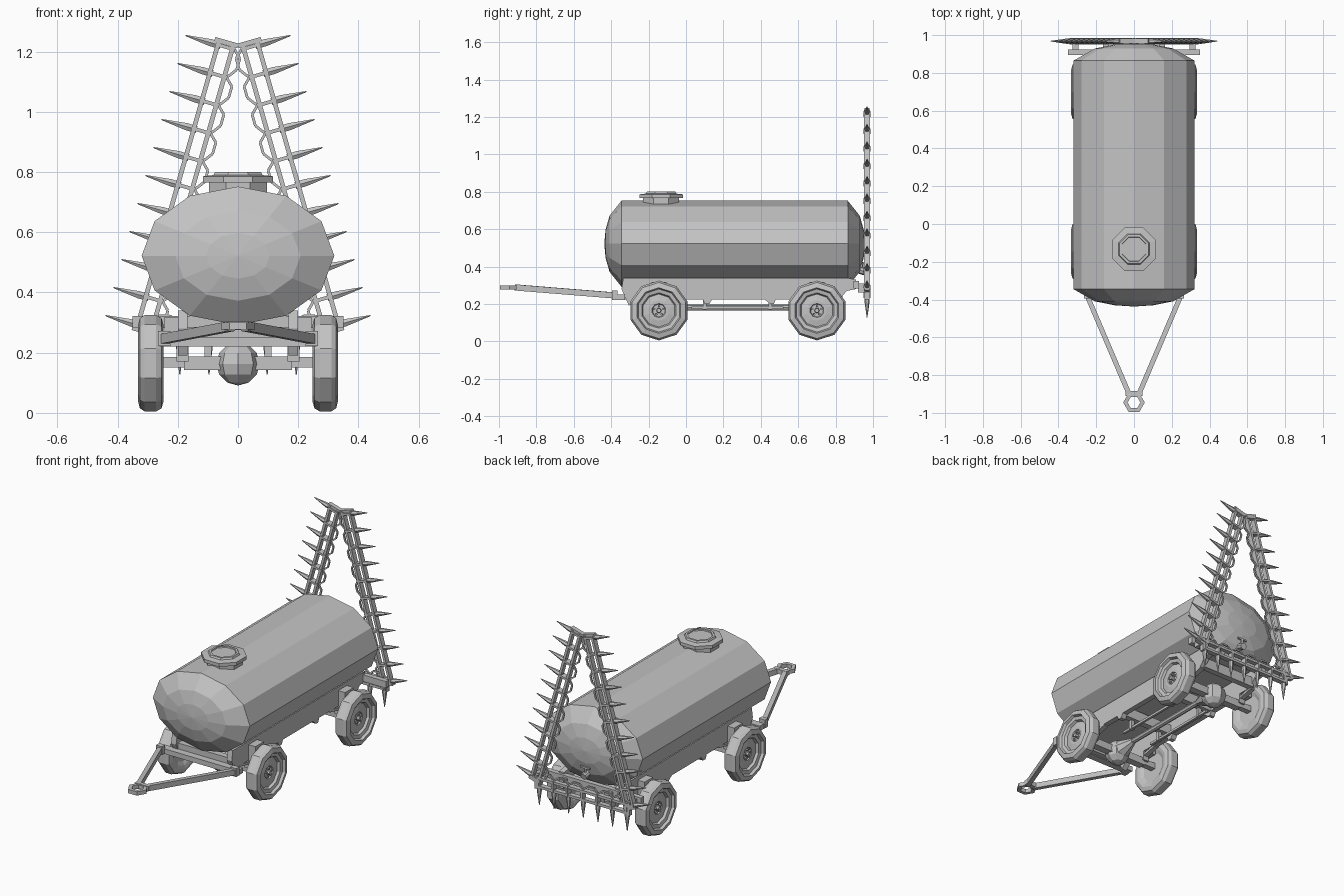
import bpy, bmesh, math
from mathutils import Matrix, Vector

old = bpy.data.objects.get("Cube")
if old:
    bpy.data.objects.remove(old, do_unlink=True)

GREY = (0.55, 0.55, 0.55, 1)
metal = bpy.data.materials.new("plain_grey")
metal.use_nodes = True
metal.diffuse_color = GREY
metal.node_tree.nodes["Principled BSDF"].inputs["Base Color"].default_value = GREY


def finish(name, bm):
    bmesh.ops.remove_doubles(bm, verts=bm.verts, dist=1e-5)
    bmesh.ops.recalc_face_normals(bm, faces=bm.faces)
    mesh = bpy.data.meshes.new(name)
    bm.to_mesh(mesh)
    bm.free()
    mesh.materials.append(metal)
    obj = bpy.data.objects.new(name, mesh)
    bpy.context.collection.objects.link(obj)
    return obj


def box(bm, x, y, z):
    """Box from three (low, high) ranges."""
    mid = Vector([(a + b) / 2 for a, b in (x, y, z)])
    size = [b - a for a, b in (x, y, z)]
    bmesh.ops.create_cube(bm, size=1, matrix=Matrix.Translation(mid) @ Matrix.Diagonal((*size, 1)))


def aim(a, b):
    """Frame at the middle of a-b with local z along the line."""
    a, b = Vector(a), Vector(b)
    d = (b - a).normalized()
    ref = Vector((0, 0, 1)) if abs(d.y) > 0.7 else Vector((0, 1, 0))
    side = ref.cross(d).normalized()
    rot = Matrix((side, d.cross(side), d)).transposed().to_4x4()
    return Matrix.Translation((a + b) / 2) @ rot, (b - a).length


def bar(bm, a, b, w, h):
    m, length = aim(a, b)
    bmesh.ops.create_cube(bm, size=1, matrix=m @ Matrix.Diagonal((w, h, length, 1)))


def cone(bm, a, b, r1, r2, n=6):
    m, length = aim(a, b)
    bmesh.ops.create_cone(bm, cap_ends=True, segments=n, radius1=r1, radius2=r2, depth=length, matrix=m)


def lathe(bm, profile, n, m, phase=0.0):
    """Revolve (radius, height) points about the local z axis of m."""
    rings = []
    for r, h in profile:
        angles = [phase + 2 * math.pi * k / n for k in range(n)]
        rings.append([bm.verts.new(m @ Vector((r * math.cos(t), r * math.sin(t), h))) for t in angles])
    for low, high in zip(rings, rings[1:]):
        for k in range(n):
            j = (k + 1) % n
            bm.faces.new((low[k], low[j], high[j], high[k]))


# Tank: twelve-sided oval barrel with shallow domed ends
bm = bmesh.new()
oval = Matrix.Translation((0, 0, 0.522)) @ Matrix(((0.32, 0, 0), (0, 0, 1), (0, 0.23, 0))).to_4x4()
dome = [(0, 0.092), (0.33, 0.085), (0.65, 0.064), (1, 0)]
lathe(bm, [(r, -0.345 - d) for r, d in dome] + [(r, 0.865 + d) for r, d in reversed(dome)], 12, oval)
finish("tank", bm)

# Filler hatch: octagonal neck, flange and dished cap
bm = bmesh.new()
lathe(bm, [(0, 0.72), (0.104, 0.72), (0.104, 0.766), (0.126, 0.766), (0.126, 0.786), (0.088, 0.79),
           (0.083, 0.8), (0.07, 0.8), (0.068, 0.794), (0, 0.794)],
      8, Matrix.Translation((0, -0.133, 0)), math.pi / 8)
finish("filler_hatch", bm)

# Rear outlet valve
bm = bmesh.new()
cone(bm, (0, 0.9, 0.39), (0, 0.965, 0.37), 0.02, 0.02, 8)
cone(bm, (0, 0.95, 0.365), (0, 0.95, 0.42), 0.008, 0.008)
bar(bm, (-0.03, 0.95, 0.42), (0.03, 0.95, 0.42), 0.01, 0.01)
finish("outlet_valve", bm)

# Wheels: ten-sided tyre, recessed rim and five lugs
AXLES = {"front": -0.145, "rear": 0.7}
TYRE = [(0, 0.262), (0.085, 0.262), (0.105, 0.252), (0.125, 0.247), (0.15, 0.254), (0.16, 0.272),
        (0.16, 0.31), (0.15, 0.326), (0.122, 0.333), (0.115, 0.318), (0.095, 0.314), (0.088, 0.3),
        (0.055, 0.306), (0.038, 0.306), (0.034, 0.298), (0, 0.298)]
for end, y in AXLES.items():
    for side, s in (("left", 1), ("right", -1)):
        bm = bmesh.new()
        turn = Matrix.Translation((0, y, 0.165)) @ Matrix(((0, 0, s), (0, 1, 0), (1, 0, 0))).to_4x4()
        lathe(bm, TYRE, 10, turn)
        cone(bm, (s * 0.29, y, 0.165), (s * 0.316, y, 0.165), 0.015, 0.012)
        for k in range(5):
            t = 2 * math.pi * k / 5
            p = Vector((s * 0.29, y + 0.025 * math.sin(t), 0.165 + 0.025 * math.cos(t)))
            cone(bm, p, p + Vector((s * 0.02, 0, 0)), 0.007, 0.006, 5)
        finish(f"{end}_{side}_wheel", bm)

# Axles with bulbous differential, spring pads and brackets
for end, y in AXLES.items():
    bm = bmesh.new()
    bmesh.ops.create_uvsphere(bm, u_segments=8, v_segments=6, radius=0.072,
                              matrix=Matrix.Translation((0, y, 0.163)))
    nose = 1 if end == "front" else -1
    cone(bm, (0, y + nose * 0.04, 0.17), (0, y + nose * 0.14, 0.18), 0.055, 0.018, 8)
    for s in (1, -1):
        bar(bm, (0, y, 0.165), (s * 0.18, y, 0.165), 0.045, 0.045)
        bar(bm, (s * 0.17, y, 0.168), (s * 0.27, y, 0.168), 0.035, 0.035)
        x = sorted((s * 0.165, s * 0.205))
        box(bm, x, (y - 0.03, y + 0.03), (0.17, 0.23))
        box(bm, sorted((s * 0.2, s * 0.245)), (y - 0.04, y + 0.04), (0.225, 0.318))
        # Leaf spring
        for a, b in ((-0.12, 0), (0.12, 0)):
            bar(bm, (s * 0.185, y + a, 0.225), (s * 0.185, y + b, 0.198), 0.03, 0.014)
    finish(f"{end}_axle", bm)

# Drive shaft and long rods between the axles
bm = bmesh.new()
cone(bm, (0, -0.02, 0.18), (0, 0.58, 0.18), 0.016, 0.016, 8)
for s in (1, -1):
    bar(bm, (s * 0.1, 0.03, 0.18), (s * 0.1, 0.52, 0.18), 0.014, 0.014)
    for y in (0.1, 0.45):
        box(bm, (s * 0.1 - 0.012, s * 0.1 + 0.012), (y - 0.01, y + 0.01), (0.17, 0.29))
finish("drive_shaft", bm)

# Frame: two shaped side rails and cross members
bm = bmesh.new()
RAIL = [(-0.335, 0.34), (-0.345, 0.28), (-0.305, 0.19), (-0.27, 0.225), (0.09, 0.225), (0.1, 0.2), (0.125, 0.2),
        (0.14, 0.225), (0.42, 0.225), (0.45, 0.2), (0.47, 0.2), (0.48, 0.225), (0.82, 0.225), (0.86, 0.27),
        (0.91, 0.28), (0.91, 0.33), (0.86, 0.34)]
for s in (1, -1):
    face = bm.faces.new([bm.verts.new((s * 0.167, y, z)) for y, z in RAIL])
    grown = bmesh.ops.extrude_face_region(bm, geom=[face])["geom"]
    bmesh.ops.translate(bm, verts=[v for v in grown if isinstance(v, bmesh.types.BMVert)], vec=(s * 0.033, 0, 0))
for y in (-0.31, 0.11, 0.46, 0.82):
    box(bm, (-0.18, 0.18), (y - 0.018, y + 0.018), (0.225, 0.285))
# Rear carrier beam and boom mounts
box(bm, (-0.35, 0.35), (0.895, 0.925), (0.282, 0.322))
for x in (-0.31, -0.15, 0.15, 0.31):
    box(bm, (x - 0.015, x + 0.015), (0.92, 0.96), (0.26, 0.31))
finish("frame", bm)

# Drawbar: two converging arms, pivots and hexagonal eye
bm = bmesh.new()
box(bm, (-0.26, 0.26), (-0.37, -0.325), (0.22, 0.25))
for s in (1, -1):
    box(bm, sorted((s * 0.225, s * 0.265)), (-0.395, -0.365), (0.222, 0.272))
    bar(bm, (s * 0.25, -0.375, 0.245), (s * 0.022, -0.91, 0.288), 0.026, 0.032)
lathe(bm, [(0.057, 0.277), (0.057, 0.3), (0.034, 0.3), (0.034, 0.277), (0.057, 0.277)],
      6, Matrix.Translation((0, -0.945, 0)))
box(bm, (-0.045, 0.045), (-0.91, -0.885), (0.275, 0.303))
finish("drawbar", bm)


def boom(name, start, along, out, count, step=0.0967):
    """Ladder boom with spray spikes outward and a zigzag hose inward."""
    bm = bmesh.new()
    start, along, out = (Vector((x, 0.968, z)) for x, z in (start, along, out))
    along.y = out.y = 0

    def at(t, o):
        return start + along * (t * step) + out * o

    last = count - 1
    for o in (0, -0.05):
        bar(bm, at(-0.15, o), at(last + 0.15, o), 0.015, 0.03)
    hose = []
    for k in range(count):
        bar(bm, at(k, 0.008), at(k, -0.06), 0.012, 0.036)
        cone(bm, at(k, -0.01), at(k, 0.025), 0.013, 0.014)
        cone(bm, at(k, 0.025), at(k, 0.112), 0.014, 0.002)
        hose += [at(k, -0.058)]
        if k < last:
            hose += [at(k + 0.25, -0.083), at(k + 0.65, -0.083)]
    for a, b in zip(hose, hose[1:]):
        bar(bm, a, b, 0.009, 0.009)
    # End fittings
    for t in (-0.15, last + 0.15):
        bar(bm, at(t, 0.015), at(t, -0.065), 0.016, 0.026)
    finish(name, bm)


for side, s in (("left", 1), ("right", -1)):
    boom(f"{side}_spray_boom", (s * 0.067, 1.223), (s * 0.275, -0.962), (s * 0.962, 0.275), 11)
boom("rear_spray_boom", (-0.29, 0.24), (1, 0), (0, -1), 7)
